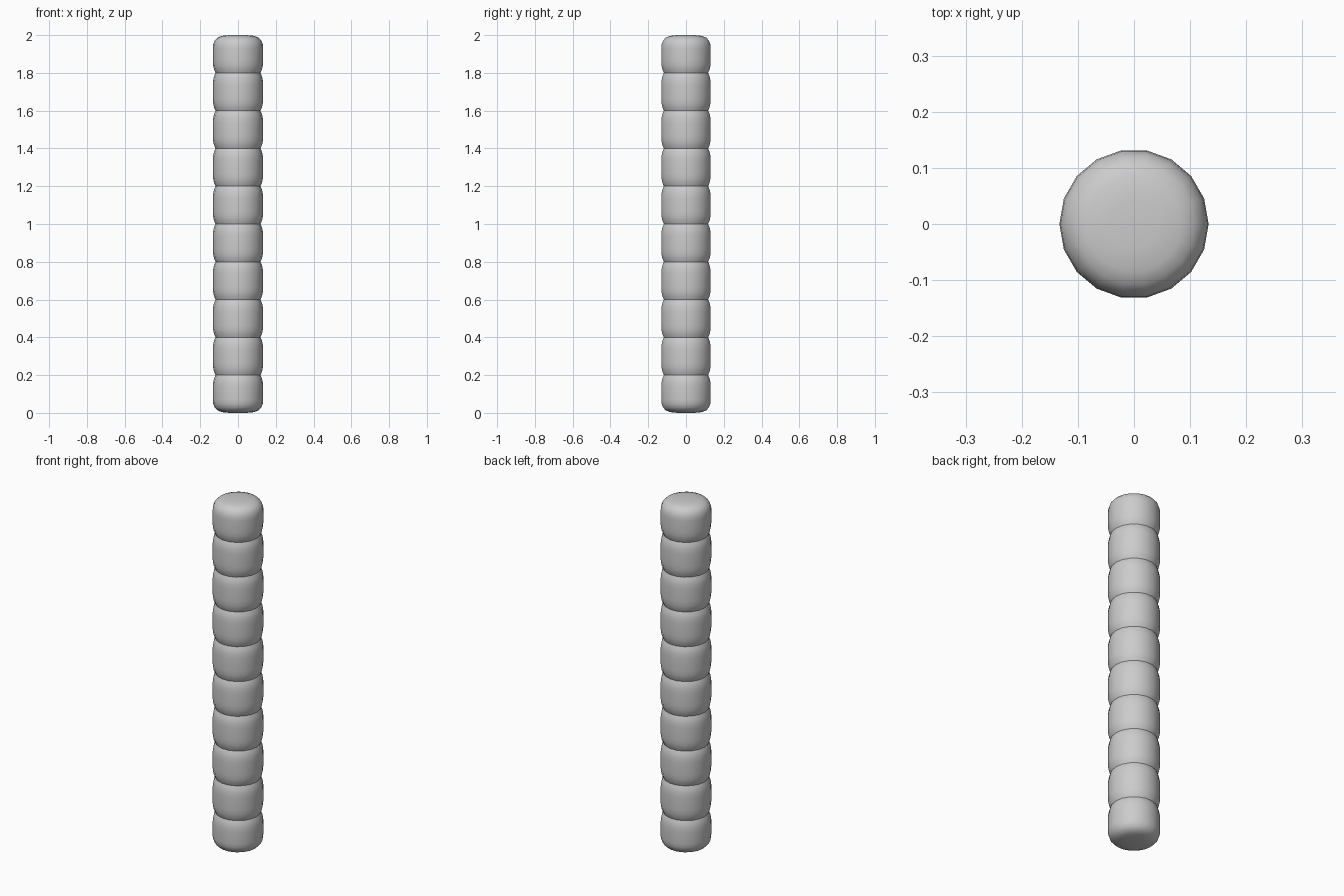
import bpy, bmesh, math

cube = bpy.data.objects.get("Cube")
if cube:
    bpy.data.objects.remove(cube, do_unlink=True)

SIDES = 18
BEADS = 10
PITCH = 0.2
R = 0.133          # bulge radius
GROOVE = 0.119     # radius at the pinch between beads

grey = bpy.data.materials.new("plain grey")
grey.use_nodes = True
grey.diffuse_color = (0.6, 0.6, 0.6, 1)
grey.node_tree.nodes["Principled BSDF"].inputs["Base Color"].default_value = (0.6, 0.6, 0.6, 1)

# Rounded end: (radius, distance from the tip)
cap = [(0.045, 0.0), (0.085, 0.004), (0.108, 0.013), (0.123, 0.028), (0.131, 0.048), (R, 0.07)]
# Half of a bead: (radius, distance from the groove)
flank = [(GROOVE, 0.0), (0.127, 0.018), (0.1315, 0.04), (R, 0.065)]

# Profile from bottom to top
profile = list(cap)
for i in range(1, BEADS):
    z = i * PITCH
    profile += [(r, z - d) for r, d in reversed(flank)]
    profile += [(r, z + d) for r, d in flank[1:]]
profile += [(r, BEADS * PITCH - d) for r, d in reversed(cap)]

# Lathe the beaded column
bm = bmesh.new()
rings = []
for r, z in profile:
    rings.append([bm.verts.new((r * math.cos(2 * math.pi * k / SIDES),
                                r * math.sin(2 * math.pi * k / SIDES), z))
                  for k in range(SIDES)])
for low, high in zip(rings, rings[1:]):
    for k in range(SIDES):
        n = (k + 1) % SIDES
        bm.faces.new((low[k], low[n], high[n], high[k]))
bm.faces.new(rings[0][::-1])
bm.faces.new(rings[-1])

mesh = bpy.data.meshes.new("beaded_column")
bm.to_mesh(mesh)
bm.free()
mesh.materials.append(grey)
column = bpy.data.objects.new("beaded_column", mesh)
bpy.context.collection.objects.link(column)

# Smooth beads with crisp grooves
bpy.ops.object.select_all(action='DESELECT')
column.select_set(True)
bpy.context.view_layer.objects.active = column
bpy.ops.object.shade_smooth_by_angle(angle=math.radians(35))
